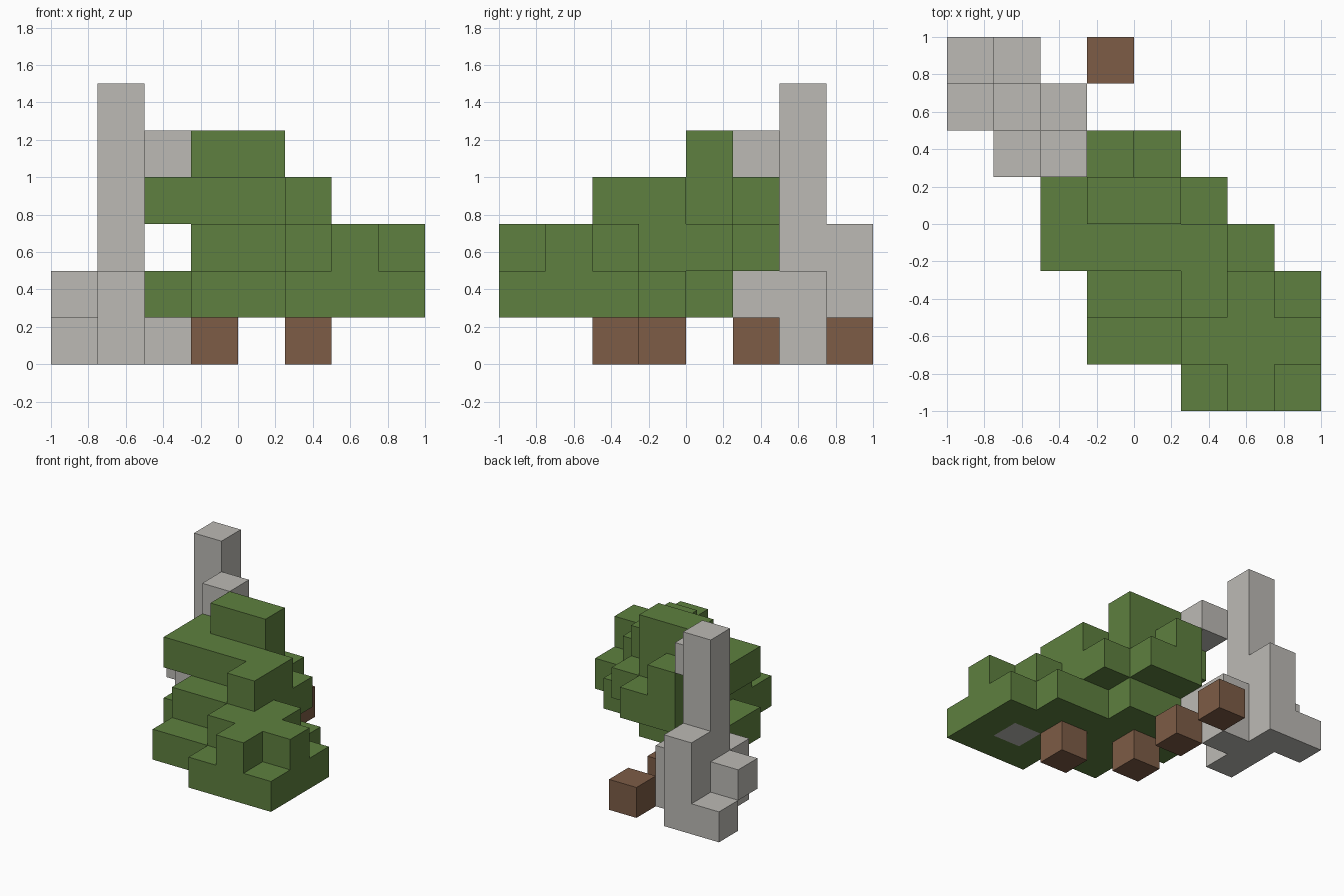
import bpy
import bmesh
from mathutils import Vector

default_cube = bpy.data.objects.get("Cube")
if default_cube:
    bpy.data.objects.remove(default_cube, do_unlink=True)

CELL = 0.25
ORIGIN = Vector((-1, -1, 0))


def make_material(name, colour):
    mat = bpy.data.materials.new(name)
    mat.use_nodes = True
    rgba = (*colour, 1)
    mat.diffuse_color = rgba
    bsdf = next(n for n in mat.node_tree.nodes if n.type == "BSDF_PRINCIPLED")
    bsdf.inputs["Base Color"].default_value = rgba
    return mat


def blocks(*boxes):
    """Cells filled by boxes given as (first cell, size) in grid steps."""
    return {(x + i, y + j, z + k)
            for (x, y, z), (w, d, h) in boxes
            for i in range(w) for j in range(d) for k in range(h)}


def layer(z, rows):
    """Cells of one level: row number -> (first, last) cell across."""
    return {(x, y, z) for y, (a, b) in rows.items() for x in range(a, b + 1)}


def build(name, cells, solid, mat):
    """Skin the cells with quads wherever no solid neighbour hides them."""
    bm = bmesh.new()
    for cell in sorted(cells):
        centre = Vector(cell) + Vector((0.5, 0.5, 0.5))
        for axis in range(3):
            for sign in (-1, 1):
                n = Vector((0, 0, 0))
                n[axis] = sign
                if tuple(int(c + d) for c, d in zip(cell, n)) in solid:
                    continue
                u = Vector((0, 0, 0))
                u[(axis + 1) % 3] = 0.5
                v = n.cross(u)
                mid = centre + n / 2
                corners = (mid - u - v, mid + u - v, mid + u + v, mid - u + v)
                bm.faces.new([bm.verts.new(ORIGIN + p * CELL) for p in corners])
    bmesh.ops.remove_doubles(bm, verts=bm.verts[:], dist=0.001)
    mesh = bpy.data.meshes.new(name)
    bm.to_mesh(mesh)
    bm.free()
    mesh.materials.append(mat)
    obj = bpy.data.objects.new(name, mesh)
    bpy.context.scene.collection.objects.link(obj)


leaf_green = make_material("leaf green", (0.112, 0.216, 0.050))
pale_bark = make_material("pale bark grey", (0.503, 0.491, 0.462))
earth_brown = make_material("earth brown", (0.205, 0.107, 0.061))

# Tall trunk with stepped roots and a side branch
trunk = blocks(
    ((1, 6, 0), (1, 1, 6)),
    ((1, 7, 0), (1, 1, 3)),
    ((1, 5, 0), (1, 1, 2)),
    ((2, 6, 0), (1, 1, 2)),
    ((0, 7, 0), (1, 1, 1)),
    ((0, 6, 1), (1, 1, 1)),
    ((2, 5, 1), (1, 1, 1)),
)
branch_tip = {(2, 5, 4)}
branch_core = {(6, 1, 1)}

# Leafy canopy, level by level
foliage = layer(1, {0: (5, 7), 1: (3, 7), 2: (3, 7), 3: (2, 6), 4: (2, 4)})
foliage |= layer(2, {0: (6, 6), 1: (5, 7), 2: (3, 6), 3: (3, 5), 4: (3, 5), 5: (3, 4)})
foliage |= layer(3, {2: (5, 5), 3: (2, 5), 4: (2, 4), 5: (3, 3)})
foliage |= layer(4, {4: (3, 4)})
foliage -= branch_core

# Loose brown blocks on the ground
clods = {(3, 7, 0), (3, 5, 0), (3, 3, 0), (5, 2, 0)}

parts = {
    "trunk": (trunk, pale_bark),
    "branch_tip": (branch_tip, pale_bark),
    "branch_core": (branch_core, pale_bark),
    "foliage": (foliage, leaf_green),
    "ground_blocks": (clods, earth_brown),
}
solid = set().union(*(cells for cells, _ in parts.values()))
for name, (cells, mat) in parts.items():
    build(name, cells, solid, mat)
